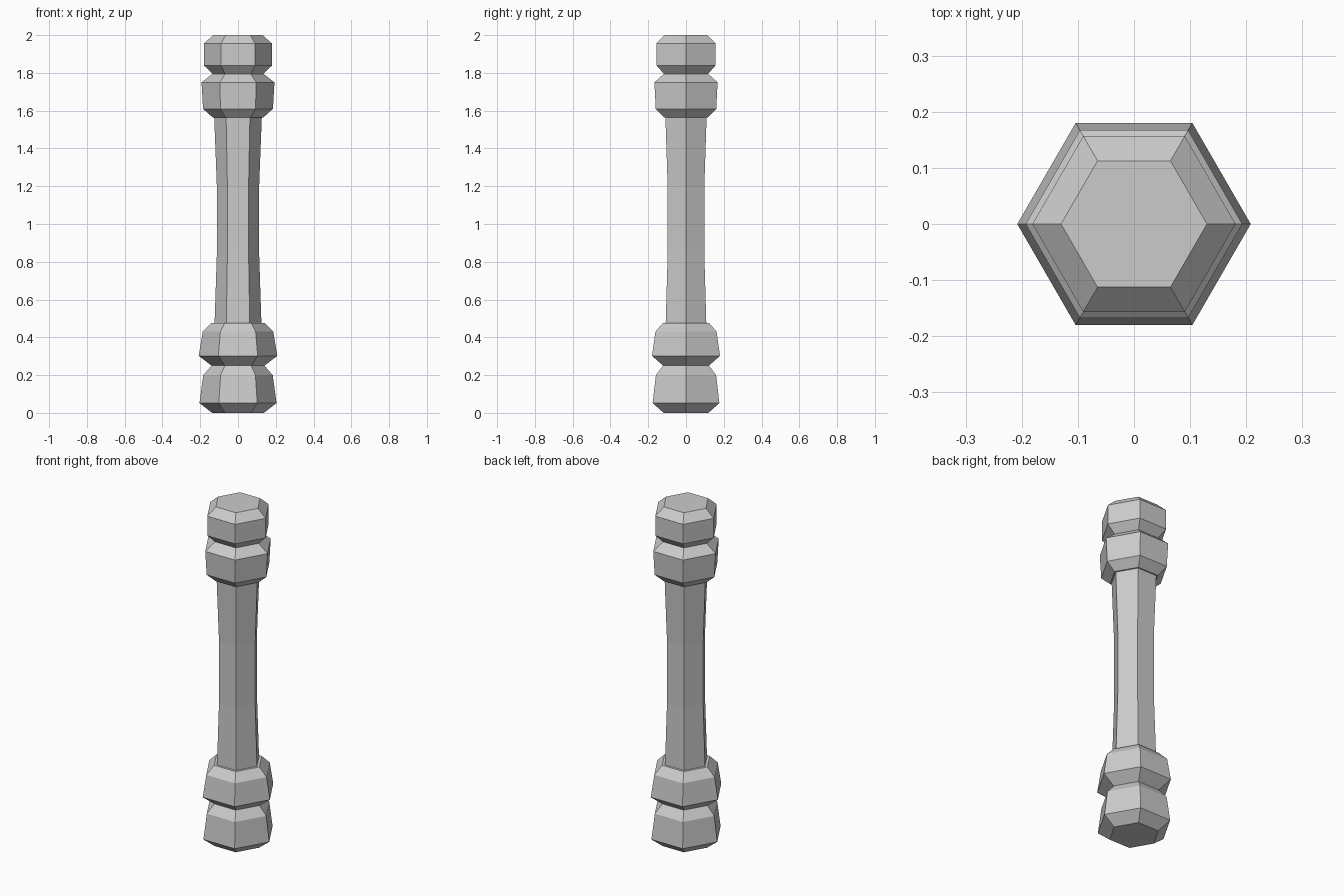
import bpy, bmesh
from math import cos, sin, pi

cube = bpy.data.objects.get("Cube")
if cube:
    bpy.data.objects.remove(cube, do_unlink=True)

SIDES = 6

stone = bpy.data.materials.new("grey_stone")
stone.use_nodes = True
grey = (0.6, 0.6, 0.6, 1)
stone.diffuse_color = grey
stone.node_tree.nodes["Principled BSDF"].inputs["Base Color"].default_value = grey


def turned_part(name, profile):
    """Six-sided closed solid from (radius, height) pairs, corners on the x axis."""
    bm = bmesh.new()
    rings = [[bm.verts.new((r * cos(2 * pi * i / SIDES), r * sin(2 * pi * i / SIDES), z))
              for i in range(SIDES)] for r, z in profile]
    for low, high in zip(rings, rings[1:]):
        for i in range(SIDES):
            j = (i + 1) % SIDES
            bm.faces.new((low[i], low[j], high[j], high[i]))
    bm.faces.new(rings[0][::-1])
    bm.faces.new(rings[-1])
    mesh = bpy.data.meshes.new(name)
    bm.to_mesh(mesh)
    bm.free()
    mesh.materials.append(stone)
    obj = bpy.data.objects.new(name, mesh)
    bpy.context.collection.objects.link(obj)
    return obj


# Base: two flared blocks with chamfered rims
turned_part("base_foot", [(0.137, 0), (0.204, 0.052), (0.184, 0.2), (0.14, 0.25)])
turned_part("base_collar", [(0.14, 0.25), (0.208, 0.302), (0.187, 0.43), (0.14, 0.477)])

# Shaft: slightly waisted column
turned_part("shaft", [(0.124, 0.477), (0.112, 0.84), (0.112, 1.2), (0.126, 1.565)])

# Head: two chamfered blocks
turned_part("head_collar", [(0.135, 1.565), (0.185, 1.61), (0.193, 1.75), (0.135, 1.795)])
turned_part("head_cap", [(0.135, 1.795), (0.181, 1.84), (0.181, 1.955), (0.13, 2)])
